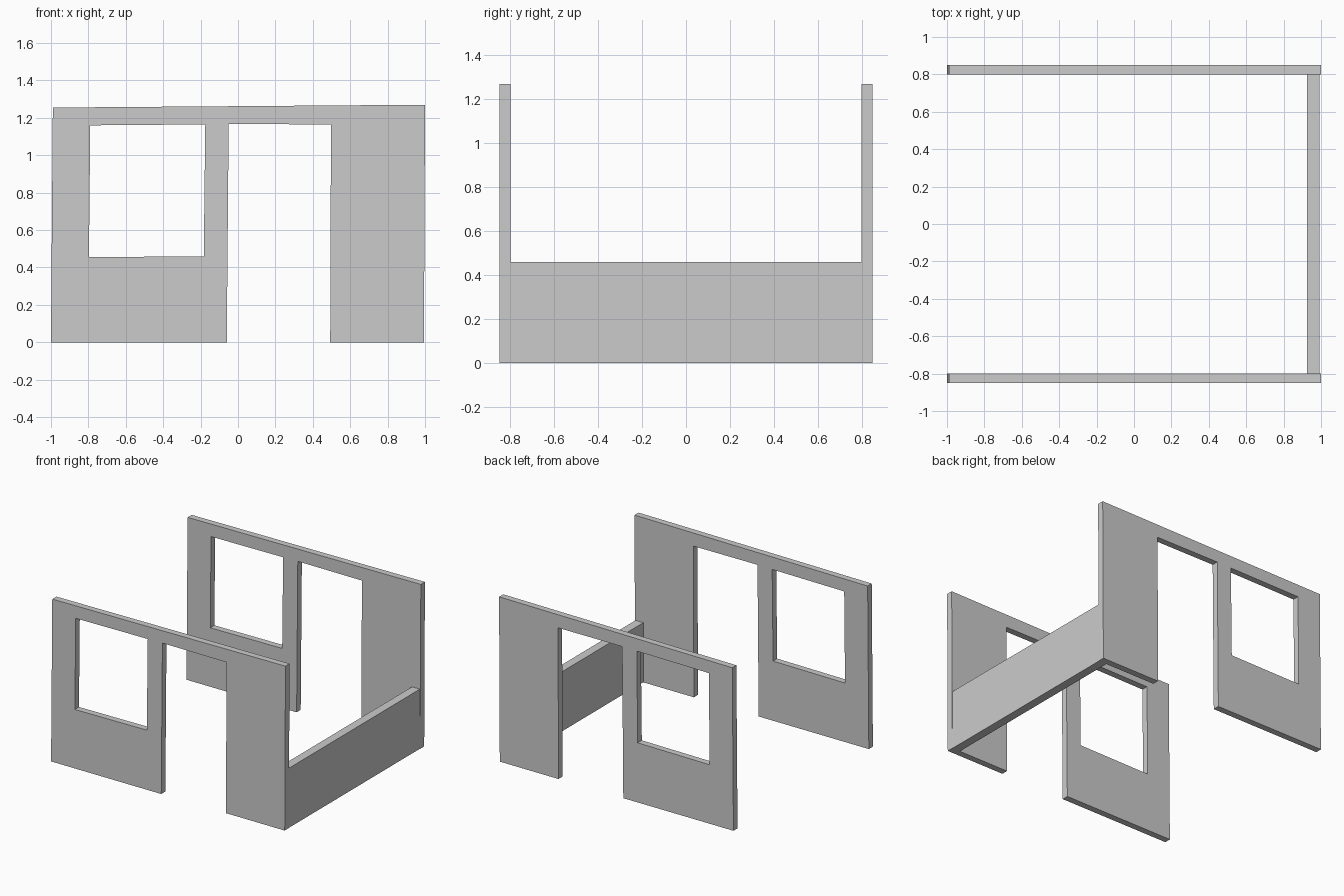
import bpy, bmesh

if "Cube" in bpy.data.objects:
    bpy.data.objects.remove(bpy.data.objects["Cube"])

# Wall outline (x, z), slightly out of square, with a door notch
OUTLINE = [(-1.0, 0), (-0.06, 0), (-0.05, 1.167), (0.497, 1.165),
           (0.493, 0), (0.994, 0), (1.0, 1.27), (-0.99, 1.255)]
# Window opening: bottom left, bottom right, top right, top left
WINDOW = [(-0.797, 0.455), (-0.183, 0.46), (-0.175, 1.165), (-0.79, 1.16)]
# Quad panels around the openings (8 to 11 are the window corners)
PANELS = [(0, 1, 9, 8), (1, 2, 10, 9), (11, 10, 2, 7),
          (7, 2, 3, 6), (3, 4, 5, 6), (0, 8, 11, 7)]


def extruded(name, points, faces, y0, y1):
    """Flat panels in the xz plane at y0, extruded to y1."""
    bm = bmesh.new()
    verts = [bm.verts.new((x, y0, z)) for x, z in points]
    panels = [bm.faces.new([verts[i] for i in f]) for f in faces]
    result = bmesh.ops.extrude_face_region(bm, geom=panels, use_keep_orig=True)
    moved = [g for g in result["geom"] if isinstance(g, bmesh.types.BMVert)]
    bmesh.ops.translate(bm, verts=moved, vec=(0, y1 - y0, 0))
    bmesh.ops.recalc_face_normals(bm, faces=bm.faces)
    mesh = bpy.data.meshes.new(name)
    bm.to_mesh(mesh)
    bm.free()
    obj = bpy.data.objects.new(name, mesh)
    bpy.context.collection.objects.link(obj)
    return obj


# Matching front and back walls with door and window
for name, side in (("front_wall", -1), ("back_wall", 1)):
    extruded(name, OUTLINE + WINDOW, PANELS, side * 0.80, side * 0.85)

# Low wall joining them on the right
extruded("low_side_wall", [(0.925, 0), (0.992, 0), (0.992, 0.46), (0.925, 0.46)],
         [(0, 1, 2, 3)], -0.80, 0.80)
